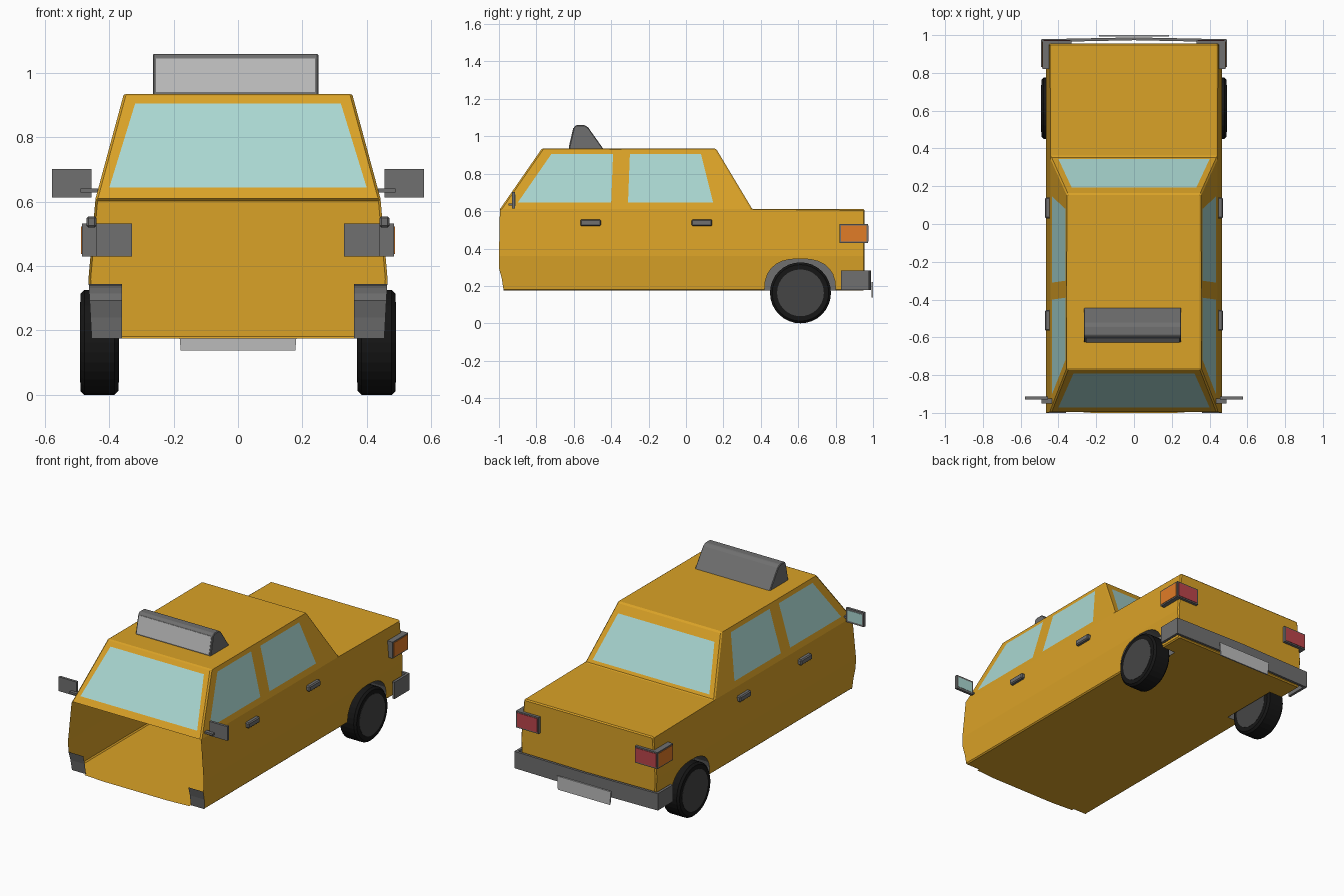
import bpy, bmesh, math
from mathutils import Matrix

if "Cube" in bpy.data.objects:
    bpy.data.objects.remove(bpy.data.objects["Cube"])


def material(name, r, g, b):
    m = bpy.data.materials.new(name)
    m.diffuse_color = (r, g, b, 1)
    m.use_nodes = True
    m.node_tree.nodes["Principled BSDF"].inputs["Base Color"].default_value = m.diffuse_color
    return m


YELLOW = material("yellow_paint", 0.70, 0.36, 0.02)
GLASS = material("glass", 0.40, 0.68, 0.64)
GREY = material("trim_grey", 0.16, 0.16, 0.16)
LIGHT = material("light_grey", 0.50, 0.50, 0.50)
BLACK = material("tyre_black", 0.008, 0.008, 0.008)
HUB = material("hub_grey", 0.06, 0.06, 0.06)
RED = material("red_lens", 0.50, 0.06, 0.07)
ORANGE = material("orange_lens", 0.75, 0.20, 0.02)


def finish(name, bm, mat, bevel=0):
    bmesh.ops.remove_doubles(bm, verts=bm.verts, dist=0.0002)
    bmesh.ops.recalc_face_normals(bm, faces=bm.faces)
    me = bpy.data.meshes.new(name)
    bm.to_mesh(me)
    bm.free()
    me.materials.append(mat)
    ob = bpy.data.objects.new(name, me)
    bpy.context.collection.objects.link(ob)
    if bevel:
        mod = ob.modifiers.new("soft_edges", "BEVEL")
        mod.width, mod.segments, mod.limit_method = bevel, 1, "ANGLE"
    return ob


def sheet(name, faces, mat, bevel=0):
    bm = bmesh.new()
    for f in faces:
        bm.faces.new([bm.verts.new(p) for p in f])
    return finish(name, bm, mat, bevel)


def prism(name, pts, a, b, place, mat, bevel=0):
    n = len(pts)
    lo, hi = [place(p, a) for p in pts], [place(p, b) for p in pts]
    faces = [lo, hi] + [[lo[i], lo[(i + 1) % n], hi[(i + 1) % n], hi[i]] for i in range(n)]
    return sheet(name, faces, mat, bevel)


def box(name, x0, x1, y0, y1, z0, z1, mat, bevel=0):
    pts = [(x0, y0), (x1, y0), (x1, y1), (x0, y1)]
    return prism(name, pts, z0, z1, lambda p, h: (p[0], p[1], h), mat, bevel)


def sided(s, name, x0, x1, *rest):
    return box(name, s * x0, s * x1, *rest)


def disc(name, x, y, z, r, depth, mat, bevel=0):
    bm = bmesh.new()
    m = Matrix.Translation((x, y, z)) @ Matrix.Rotation(math.pi / 2, 4, "Y")
    bmesh.ops.create_cone(bm, cap_ends=True, segments=32, radius1=r, radius2=r, depth=depth, matrix=m)
    return finish(name, bm, mat, bevel)


def width(z):
    # half width of the body at a given height
    rows = [(0.175, 0.455), (0.36, 0.465), (0.61, 0.443), (0.935, 0.355)]
    for (z0, w0), (z1, w1) in zip(rows, rows[1:]):
        if z <= z1 + 1e-6:
            return w0 + (w1 - w0) * (z - z0) / (z1 - z0)
    return 0.355


body, glass = [], []


def pane(outer, inner):
    # a window with a painted frame round it
    for i in range(4):
        j = (i + 1) % 4
        body.append([outer[i], outer[j], inner[j], inner[i]])
    glass.append(inner)


# Wheel arch outline
arch = []
for i in range(15):
    t = math.pi * (1 - i / 14)
    c, s = math.cos(t), max(0, math.sin(t))
    arch.append((0.61 + 0.19 * math.copysign(abs(c) ** 0.8, c), 0.175 + 0.17 * s ** 0.8))
front_arch = [(-1, 0.295), (-0.985, 0.24), (-0.975, 0.175)]

# Body sides and side windows
for s in (-1, 1):
    def side(pts):
        return [(s * width(z), y, z) for y, z in pts]
    body.append(side([(-1, 0.36)] + front_arch + arch + [(0.955, 0.175), (0.955, 0.36)]))
    body.append(side([(-1, 0.36), (0.955, 0.36), (0.955, 0.61), (0.355, 0.61), (-0.35, 0.61), (-0.995, 0.61)]))
    pane(side([(-0.995, 0.61), (-0.77, 0.935), (-0.35, 0.935), (-0.35, 0.61)]),
         side([(-0.90, 0.645), (-0.72, 0.905), (-0.39, 0.905), (-0.40, 0.645)]))
    pane(side([(-0.35, 0.61), (-0.35, 0.935), (0.16, 0.935), (0.355, 0.61)]),
         side([(-0.31, 0.645), (-0.30, 0.905), (0.08, 0.905), (0.145, 0.645)]))


# Tail, boot lid and roof
def across(y, z, w=None):
    w = w or width(z)
    return [(-w, y, z), (w, y, z)]


for run in ([(0.955, 0.175), (0.955, 0.36), (0.955, 0.61), (0.355, 0.61)],
            [(0.16, 0.935), (-0.35, 0.935), (-0.77, 0.935)]):
    for p, q in zip(run, run[1:]):
        body.append(across(*p) + across(*q)[::-1])


# Windscreen and rear window
def screen(y_low, y_top, low, top):
    def row(z, w):
        return across(y_low + (y_top - y_low) * (z - 0.61) / 0.325, z, w)
    pane(row(0.61, None) + row(0.935, None)[::-1], row(*low) + row(*top)[::-1])


screen(-0.995, -0.77, (0.645, 0.40), (0.905, 0.32))
screen(0.355, 0.16, (0.63, 0.40), (0.88, 0.33))

# Floor with wheel cut-outs
w = width(0.175)
half = [(0.22, -1), (0.36, -0.99), (0.36, -0.975), (w, -0.975), (w, 0.42), (0.36, 0.42),
        (0.36, 0.80), (w, 0.80), (w, 0.955)]
body.append([(x, y, 0.175) for x, y in half] + [(-x, y, 0.175) for x, y in reversed(half)])

sheet("body_shell", body, YELLOW, 0.007)
sheet("windows", glass, GLASS)

for s, tag in ((-1, "left"), (1, "right")):
    # Wheel arch linings
    def lining(pts):
        return [[(s * 0.36, *p), (s * 0.36, *q), (s * width(q[1]), *q), (s * width(p[1]), *p)]
                for p, q in zip(pts, pts[1:])]
    sheet(tag + "_rear_wheel_arch", lining(arch) + [[(s * 0.36, *p) for p in arch]], GREY)
    sheet(tag + "_front_wheel_arch", lining(front_arch), GREY)

    # Rear wheels
    disc(tag + "_tyre", s * 0.431, 0.612, 0.163, 0.163, 0.118, BLACK, 0.012)
    disc(tag + "_hub", s * 0.431, 0.612, 0.163, 0.125, 0.121, HUB)

    # Door handles
    for name, y in (("front", -0.565), ("rear", 0.03)):
        sided(s, f"{tag}_{name}_door_handle", 0.44, 0.471, y, y + 0.11, 0.52, 0.555, GREY, 0.006)

    # Wing mirrors
    sided(s, tag + "_mirror", 0.455, 0.578, -0.930, -0.914, 0.614, 0.702, GREY)
    sided(s, tag + "_mirror_glass", 0.467, 0.566, -0.915, -0.912, 0.626, 0.690, GLASS)
    sided(s, tag + "_mirror_stalk", 0.425, 0.49, -0.950, -0.925, 0.629, 0.641, GREY)

    # Tail lights wrapping the corners
    lamp = [(0.33, 0.95), (0.44, 0.95), (0.44, 0.82), (0.485, 0.82), (0.485, 0.972), (0.33, 0.972)]
    prism(tag + "_tail_light_frame", [(s * x, y) for x, y in lamp], 0.43, 0.532,
          lambda p, h: (p[0], p[1], h), GREY)
    sided(s, tag + "_red_lens", 0.338, 0.477, 0.96, 0.975, 0.438, 0.524, RED)
    sided(s, tag + "_orange_lens", 0.46, 0.488, 0.828, 0.964, 0.438, 0.524, ORANGE)

# Rear bumper wrapping the tail
outer = [(-0.492, 0.83), (-0.492, 0.978), (0, 0.988), (0.492, 0.978), (0.492, 0.83)]
inner = [(0.476, 0.83), (0.476, 0.963), (0, 0.973), (-0.476, 0.963), (-0.476, 0.83)]
prism("rear_bumper", outer + inner, 0.178, 0.282, lambda p, h: (p[0], p[1], h), GREY)

# Blank number plate
plate = [(-0.185, 0.22), (0.185, 0.22), (0.178, 0.137), (-0.178, 0.137)]
prism("number_plate", plate, 0.992, 1.0, lambda p, h: (p[0], h, p[1]), LIGHT)

# Roof sign with pale front panel
sign = [(-0.627, 0.93), (-0.60, 1.048), (-0.588, 1.06), (-0.542, 1.06), (-0.522, 1.046), (-0.44, 0.93)]
prism("roof_sign", sign, -0.265, 0.25, lambda p, h: (h, p[0], p[1]), GREY, 0.004)
panel = [(-0.627, 0.942), (-0.603, 1.045), (-0.60, 1.045), (-0.62, 0.942)]
prism("roof_sign_panel", panel, -0.255, 0.24, lambda p, h: (h, p[0], p[1]), LIGHT)
